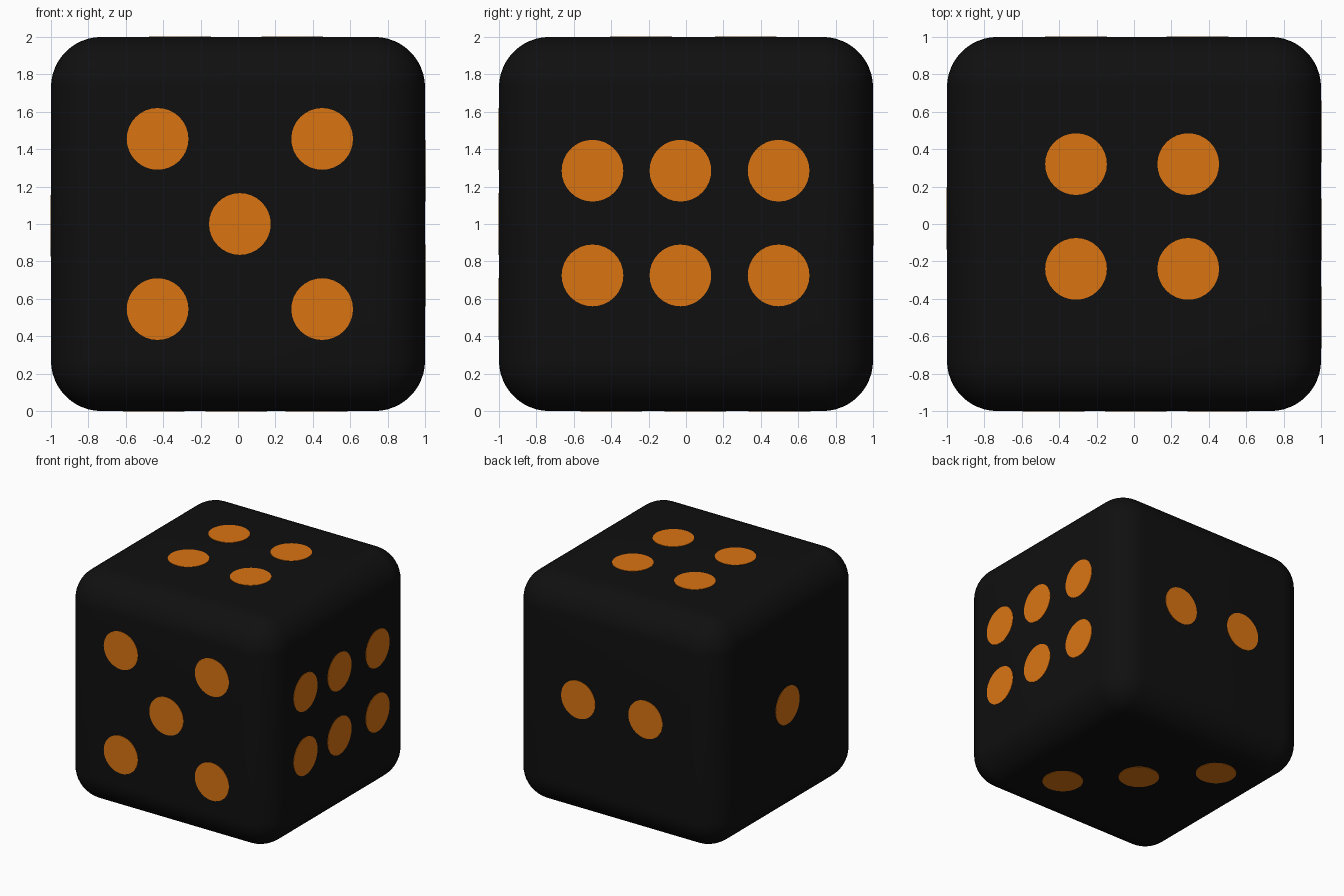
import bpy
from mathutils import Vector

if "Cube" in bpy.data.objects:
    bpy.data.objects.remove(bpy.data.objects["Cube"])

RADIUS, THICK = 0.165, 0.003


def material(name, rgb):
    m = bpy.data.materials.new(name)
    m.diffuse_color = (*rgb, 1)
    m.use_nodes = True
    m.node_tree.nodes["Principled BSDF"].inputs["Base Color"].default_value = m.diffuse_color
    return m


black = material("black", (0.005, 0.005, 0.005))
orange = material("orange", (0.70, 0.175, 0.006))

# Body: cube with generously rounded edges
bpy.ops.mesh.primitive_cube_add(size=2, location=(0, 0, 1))
body = bpy.context.object
body.name = "die_body"
body.data.materials.append(black)
bevel = body.modifiers.new("rounding", 'BEVEL')
bevel.width = 0.27
bevel.segments = 12
bevel.limit_method = 'NONE'
bpy.ops.object.modifier_apply(modifier="rounding")
bpy.ops.object.shade_smooth_by_angle()


# Pips: thin discs lying on each face, given in world coordinates
def pips(side, normal, points):
    n = Vector(normal)
    for i, p in enumerate(points):
        bpy.ops.mesh.primitive_cylinder_add(
            vertices=32, radius=RADIUS, depth=2 * THICK, location=p,
            rotation=n.to_track_quat('Z', 'Y').to_euler())
        disc = bpy.context.object
        disc.name = f"{side}_pip_{i + 1}"
        disc.data.materials.append(orange)


pips("front", (0, -1, 0), [(x, -1, z) for x in (-0.43, 0.45) for z in (0.545, 1.455)]
     + [(0.01, -1, 1.0)])
pips("right", (1, 0, 0), [(1, y, z) for y in (-0.5, -0.03, 0.495) for z in (0.725, 1.285)])
pips("top", (0, 0, 1), [(x, y, 2) for x in (-0.31, 0.29) for y in (-0.24, 0.32)])
pips("back", (0, 1, 0), [(0.34, 1, 1.05), (-0.31, 1, 1.05)])
pips("left", (-1, 0, 0), [(-1, 0.03, 0.99)])
pips("bottom", (0, 0, -1), [(0.42, -0.40, 0), (-0.01, 0.05, 0), (-0.45, 0.50, 0)])
